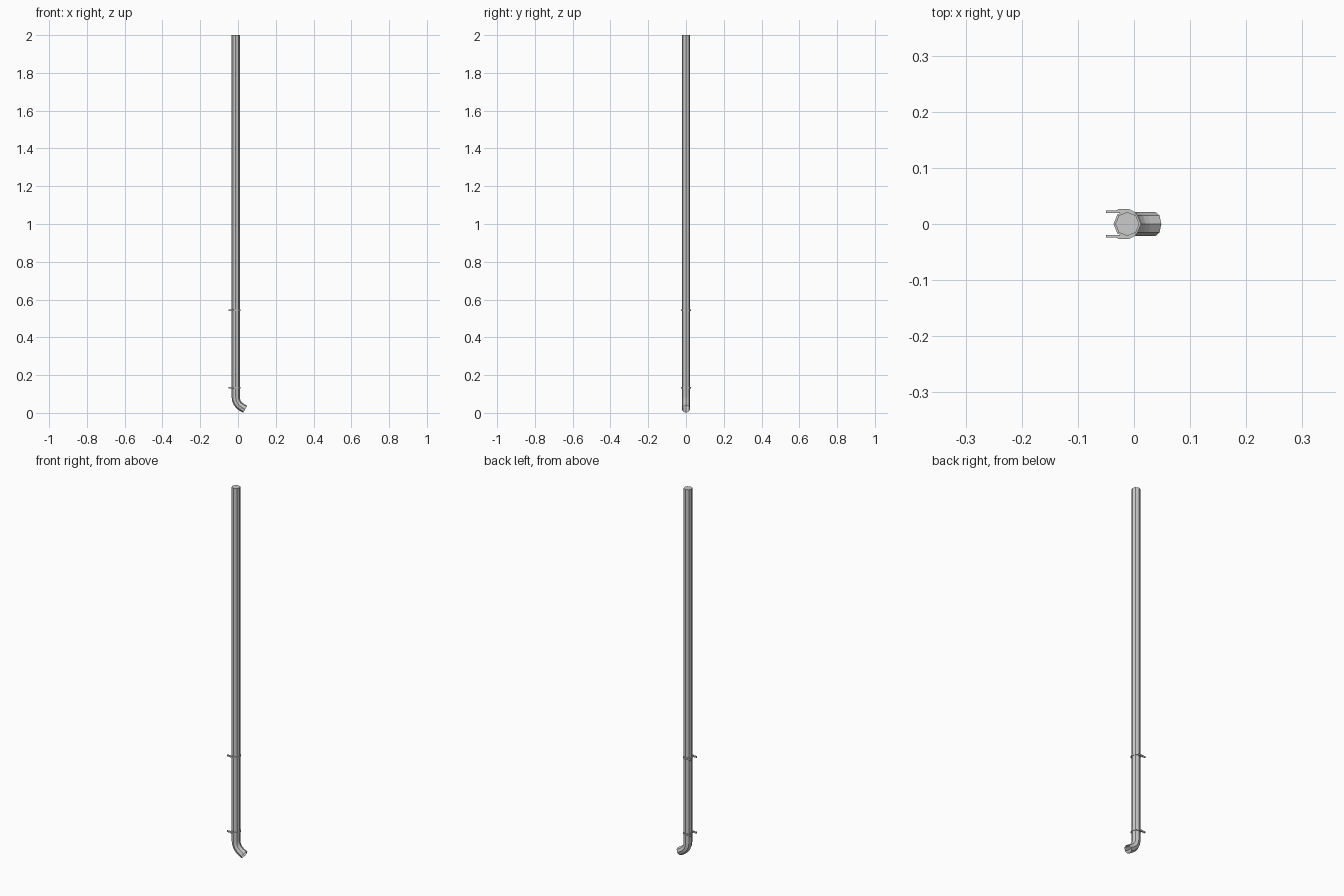
import bpy, bmesh, math
from mathutils import Vector

if "Cube" in bpy.data.objects:
    bpy.data.objects.remove(bpy.data.objects["Cube"])

PX = -0.012      # pipe axis x
R = 0.0215       # pipe radius
SIDES = 8


def finish(name, bm):
    bmesh.ops.recalc_face_normals(bm, faces=bm.faces)
    me = bpy.data.meshes.new(name)
    bm.to_mesh(me)
    bm.free()
    ob = bpy.data.objects.new(name, me)
    bpy.context.collection.objects.link(ob)
    return ob


def prism(bm, pts, z0, z1):
    low = [bm.verts.new((x, y, z0)) for x, y in pts]
    face = bm.faces.new(low)
    up = bmesh.ops.extrude_face_region(bm, geom=[face])["geom"]
    for v in up:
        if isinstance(v, bmesh.types.BMVert):
            v.co.z = z1


# Downpipe with curved outlet: octagon swept along the centre line
bend, z_bend, tail = 0.06, 0.083, 0.023
path = [(PX, 2.0, 0.0)]
for i in range(5):
    a = math.radians(15 * i)
    path.append((PX + bend * (1 - math.cos(a)), z_bend - bend * math.sin(a), a))
x, z, a = path[-1]
path.append((x + tail * math.sin(a), z - tail * math.cos(a), a))

bm = bmesh.new()
rings = []
for x, z, a in path:
    side = Vector((math.cos(a), 0, math.sin(a)))
    ring = []
    for k in range(SIDES):
        t = 2 * math.pi * k / SIDES
        co = Vector((x, 0, z)) + side * R * math.cos(t)
        co.y = R * math.sin(t)
        ring.append(bm.verts.new(co))
    rings.append(ring)
for r0, r1 in zip(rings, rings[1:]):
    for k in range(SIDES):
        n = (k + 1) % SIDES
        bm.faces.new((r0[k], r0[n], r1[n], r1[k]))
bm.faces.new(rings[0])   # closed top, open outlet
finish("downpipe", bm)

# Wall clamps: collar with two arms reaching back to the wall
arm = [(-0.05, 0.0195), (-0.05, 0.0245), (-0.031, 0.0245), (-0.027, 0.027),
       (-0.009, 0.027), (0.006, 0.019), (-0.012, 0.0195)]
collar = [(PX + 0.0245 * math.cos(math.tau * k / SIDES),
           0.0245 * math.sin(math.tau * k / SIDES)) for k in range(SIDES)]
for name, zc in (("lower_clamp", 0.134), ("upper_clamp", 0.544)):
    bm = bmesh.new()
    prism(bm, collar, zc - 0.004, zc + 0.004)
    for s in (1, -1):
        prism(bm, [(x, s * y) for x, y in arm], zc - 0.004, zc + 0.004)
    finish(name, bm)
